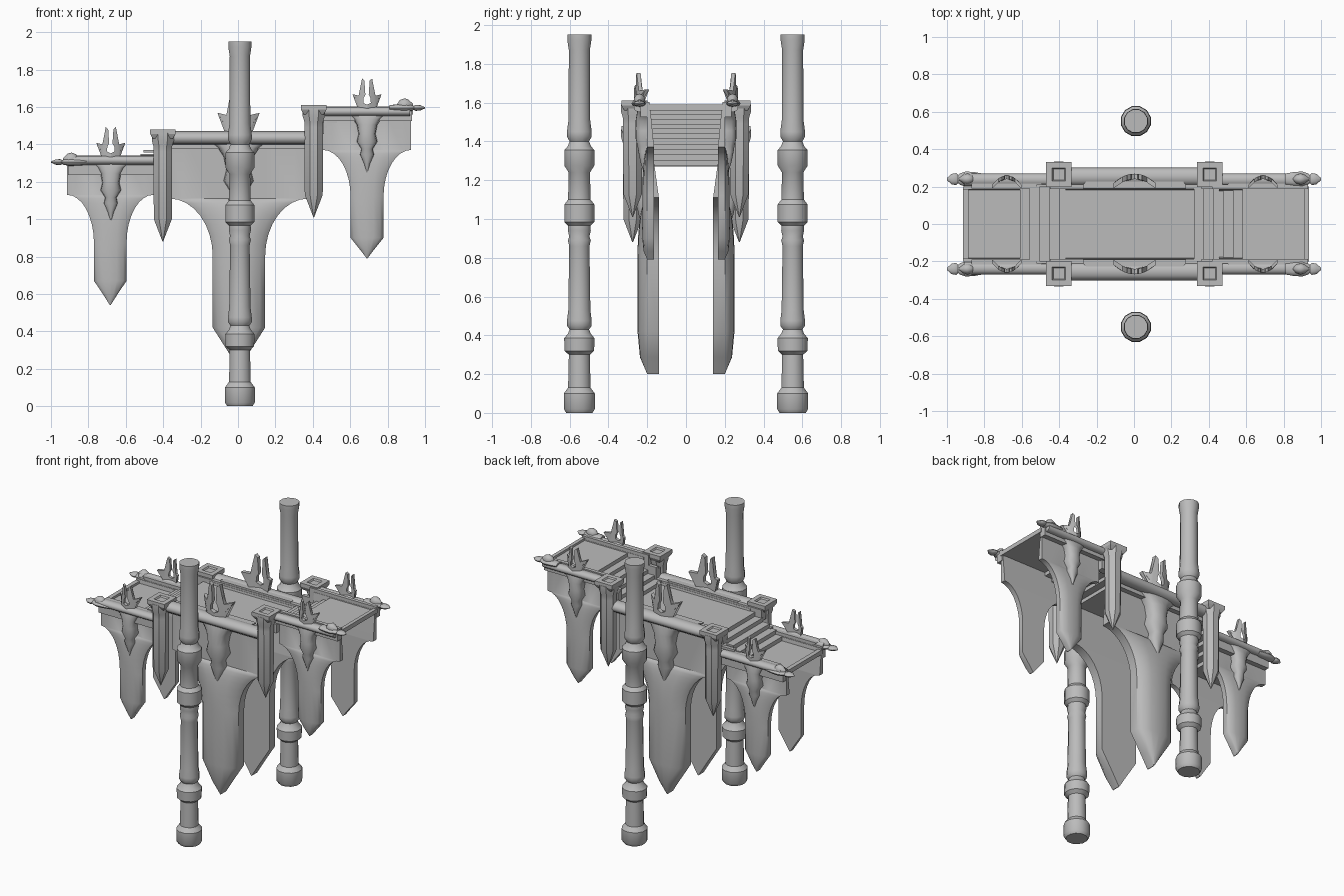
import bpy, bmesh
from math import sin, cos, pi, radians

cube = bpy.data.objects.get("Cube")
if cube:
    bpy.data.objects.remove(cube)

stone = bpy.data.materials.new("grey_stone")
stone.use_nodes = True
GREY = (0.5, 0.5, 0.5, 1)
stone.diffuse_color = GREY
stone.node_tree.nodes["Principled BSDF"].inputs["Base Color"].default_value = GREY


def finish(name, bm, angle=35, mirror=True):
    """Turn a bmesh into a shaded object, mirrored across the deck if wanted."""
    bmesh.ops.recalc_face_normals(bm, faces=bm.faces)
    mesh = bpy.data.meshes.new(name)
    bm.to_mesh(mesh)
    bm.free()
    mesh.materials.append(stone)
    ob = bpy.data.objects.new(name, mesh)
    bpy.context.collection.objects.link(ob)
    if mirror:
        mod = ob.modifiers.new("Mirror", "MIRROR")
        mod.use_axis = (False, True, False)
        mod.use_mirror_merge = False
    bpy.ops.object.select_all(action="DESELECT")
    ob.select_set(True)
    bpy.context.view_layer.objects.active = ob
    bpy.ops.object.shade_smooth_by_angle(angle=radians(angle))
    return ob


def loft(name, rings, angle=35, mirror=True):
    """Skin a list of equal-length closed rings and cap both ends."""
    bm = bmesh.new()
    rows = [[bm.verts.new(p) for p in ring] for ring in rings]
    n = len(rows[0])
    for a, b in zip(rows, rows[1:]):
        for i in range(n):
            j = (i + 1) % n
            bm.faces.new((a[i], a[j], b[j], b[i]))
    bm.faces.new(rows[0])
    bm.faces.new(rows[-1])
    return finish(name, bm, angle, mirror)


def upright(name, cx, cy, z0, profile, sides, angle=35):
    """Vertical turned part from (height, radius) pairs; flats face the axes."""
    turn = [2 * pi * (i + 0.5) / sides for i in range(sides)]
    loft(name, [[(cx + r * cos(a), cy + r * sin(a), z0 + z) for a in turn]
                for z, r in profile], angle)


def lengthwise(name, cy, cz, profile, flat=1.0, sides=12):
    """Turned part along x from (x, radius) pairs, squashed in height."""
    turn = [2 * pi * i / sides for i in range(sides)]
    loft(name, [[(x, cy + r * cos(a), cz + flat * r * sin(a)) for a in turn]
                for x, r in profile], 40)


def box(name, x, y, z, mirror=True):
    loft(name, [[(x[0], y[0], h), (x[1], y[0], h), (x[1], y[1], h), (x[0], y[1], h)]
                for h in z], 20, mirror)


def banner(name, cx, wide, half, top, flare, narrow, point, tip, back, bulge):
    """Side wall that sweeps down into a swollen, pointed banner."""
    rows = [(top, wide, 0)]
    for i in range(9):
        a = pi / 2 * i / 8
        rows.append((flare - (flare - narrow) * (1 - cos(a)),
                     wide - (wide - half) * sin(a), sin(a)))
    rows += [(point, half, 1), (tip + 0.4 * (point - tip), half * 0.4, 0.75),
             (tip, 0.002, 0)]
    rings = []
    for z, w, swell in rows:
        inner = back if z < top else 0.185
        section = [(-1, 0), (-0.8, 0.6), (-0.4, 0.93), (0, 1),
                   (0.4, 0.93), (0.8, 0.6), (1, 0)]
        ring = [(cx + u * w, 0.2 + bulge * v * swell, z) for u, v in section]
        rings.append(ring + [(cx + w, inner, z), (cx - w, inner, z)])
    loft(name, rings, 40)


def pendant(name, cx, top, s):
    """Carved drop that spreads into the rail above it."""
    outline = [(0, 0.19, 0.03), (0.02, 0.17, 0.035), (0.035, 0.11, 0.04), (0.06, 0.075, 0.045),
               (0.09, 0.055, 0.05), (0.14, 0.045, 0.05), (0.18, 0.055, 0.05),
               (0.22, 0.03, 0.04), (0.25, 0.037, 0.035), (0.3, 0.016, 0.025), (0.35, 0.002, 0.01)]
    rings = []
    for d, w, depth in outline:
        front = [(cx + s * w * cos(pi * i / 8),
                  0.21 + s * depth * sin(pi * i / 8) ** 0.7, top - s * d) for i in range(9)]
        rings.append(front + [(cx - s * w, 0.19, top - s * d), (cx + s * w, 0.19, top - s * d)])
    loft(name, rings, 45)


def crest(name, cx, base, s):
    """Twin-pronged horned crest, bent back toward the deck at its wing tips."""
    half = [(0, -0.02), (0.045, -0.02), (0.048, 0.02), (0.06, 0.04), (0.078, 0.068),
            (0.045, 0.06), (0.036, 0.085), (0.027, 0.152), (0.014, 0.14), (0.009, 0.065),
            (0.02, 0.045), (0.02, 0.022), (0, 0.012)]
    bm = bmesh.new()
    for side in (1, -1):
        bm.faces.new([bm.verts.new((side * x, 0, z)) for x, z in half])
    bmesh.ops.triangulate(bm, faces=bm.faces)
    bmesh.ops.recalc_face_normals(bm, faces=bm.faces)
    new = bmesh.ops.extrude_face_region(bm, geom=list(bm.faces))
    for v in new["geom"]:
        if isinstance(v, bmesh.types.BMVert):
            v.co.y = 0.02
    for v in bm.verts:
        bend = 0.05 * (v.co.x / 0.078) ** 2
        v.co = (cx + s * v.co.x, 0.24 + s * (v.co.y - 0.01) - bend + 0.01 * s, base + s * v.co.z)
    finish(name, bm, 30)


# Free-standing turned columns
column = [(0, 0.07), (0.02, 0.083), (0.1, 0.083), (0.13, 0.06), (0.3, 0.056), (0.32, 0.079),
          (0.385, 0.081), (0.41, 0.06), (0.43, 0.052), (0.45, 0.066), (0.475, 0.066), (0.53, 0.059),
          (0.86, 0.054), (0.89, 0.061), (0.91, 0.054), (0.94, 0.061), (0.965, 0.06),
          (0.985, 0.08), (1.075, 0.08), (1.1, 0.06), (1.24, 0.057), (1.275, 0.08),
          (1.355, 0.08), (1.375, 0.062), (1.4, 0.052), (1.425, 0.066), (1.45, 0.066), (1.51, 0.058),
          (1.87, 0.056), (1.92, 0.064), (1.95, 0.064), (1.95, 0.05)]
upright("column", 0.01, 0.55, 0, column, 12)

# Stepped deck: one thin sheet climbing from the low end to the high end
LOW, MID, HIGH = 1.285, 1.425, 1.575


def flight(x0, x1, z0, z1, count):
    pts = []
    for i in range(count):
        x = x0 + (x1 - x0) * i / (count - 1)
        pts += [(x, z0 + (z1 - z0) * i / count), (x, z0 + (z1 - z0) * (i + 1) / count)]
    return pts


path = [(-0.915, LOW)] + flight(-0.61, -0.4, LOW, MID, 5)
path += flight(0.32, 0.58, MID, HIGH, 6) + [(0.935, HIGH)]
loft("deck", [[(x, -0.2, z), (x, 0.2, z), (x, 0.2, z - 0.012), (x, -0.2, z - 0.012)]
              for x, z in path], 20, mirror=False)
box("low_end_lip", (-0.915, -0.885), (-0.2, 0.2), (LOW - 0.015, LOW + 0.015), False)
box("high_end_lip", (0.91, 0.935), (-0.2, 0.2), (HIGH - 0.015, HIGH + 0.015), False)

# Curbs along the deck
for name, x0, x1, z in (("low", -0.91, -0.42, LOW), ("low_step", -0.52, -0.42, LOW + 0.035),
                        ("middle", -0.45, 0.4, MID), ("high_step", 0.36, 0.46, MID + 0.08),
                        ("high", 0.42, 0.93, HIGH)):
    box(name + "_curb", (x0, x1), (0.187, 0.212), (z - 0.05, z + 0.028))
    box(name + "_ledge", (x0, x1), (0.2, 0.235), (z - 0.05, z + 0.012))

# Side walls with banners
banner("low_banner", -0.683, 0.23, 0.087, 1.31, 1.13, 0.87, 0.67, 0.54, 0.165, 0.025)
banner("middle_banner", 0.005, 0.37, 0.14, 1.44, 1.11, 0.8, 0.42, 0.2, 0.14, 0.05)
banner("high_banner", 0.69, 0.235, 0.088, 1.58, 1.37, 1.12, 0.9, 0.79, 0.165, 0.025)

# Rails, pendants and crests
for name, cx, reach, top, r, s in (("low", -0.68, 0.23, 1.34, 0.033, 1),
                                   ("middle", 0.003, 0.38, 1.47, 0.048, 1.45),
                                   ("high", 0.69, 0.23, 1.6, 0.033, 1)):
    lengthwise(name + "_rail", 0.2 + r * 1.1, top - r * 0.75,
               [(cx - reach, r), (cx + reach, r)], 0.75)
    pendant(name + "_pendant", cx, top - 0.005, s)
    crest(name + "_crest", cx, top, s)

# Spear finials on the outer rail ends
spear = [(0.81, 0.03), (0.85, 0.037), (0.9, 0.041), (0.93, 0.03), (0.94, 0.022),
         (0.95, 0.032), (0.975, 0.028), (1.0, 0.006)]
dome = [(0.85, 0.004), (0.865, 0.022), (0.89, 0.03), (0.91, 0.025), (0.935, 0.006)]
for name, side, z in (("low", -1, 1.305), ("high", 1, 1.595)):
    lengthwise(name + "_finial", 0.24, z, [(side * x, r) for x, r in spear], 0.5)
    lengthwise(name + "_finial_dome", 0.24, z + 0.015, [(side * x, r) for x, r in dome], 1.2)

# Hanging pilasters with square caps
shaft = [(-0.6, 0.002), (-0.48, 0.052), (-0.12, 0.054), (-0.09, 0.054), (-0.06, 0.064), (-0.02, 0.064)]
cap = [(-0.05, 0.075), (-0.035, 0.095), (-0.022, 0.095), (-0.022, 0.085),
       (0, 0.07), (0, 0.05), (-0.01, 0.042)]
cap[1:5] = [(-0.035, 0.088), (-0.025, 0.095), (0, 0.095), (0, 0.06)]
for name, x, z in (("low", -0.402, 1.48), ("high", 0.405, 1.61)):
    upright(name + "_pilaster", x, 0.275, z, shaft, 8, 30)
    upright(name + "_cap", x, 0.265, z, cap, 4, 20)
